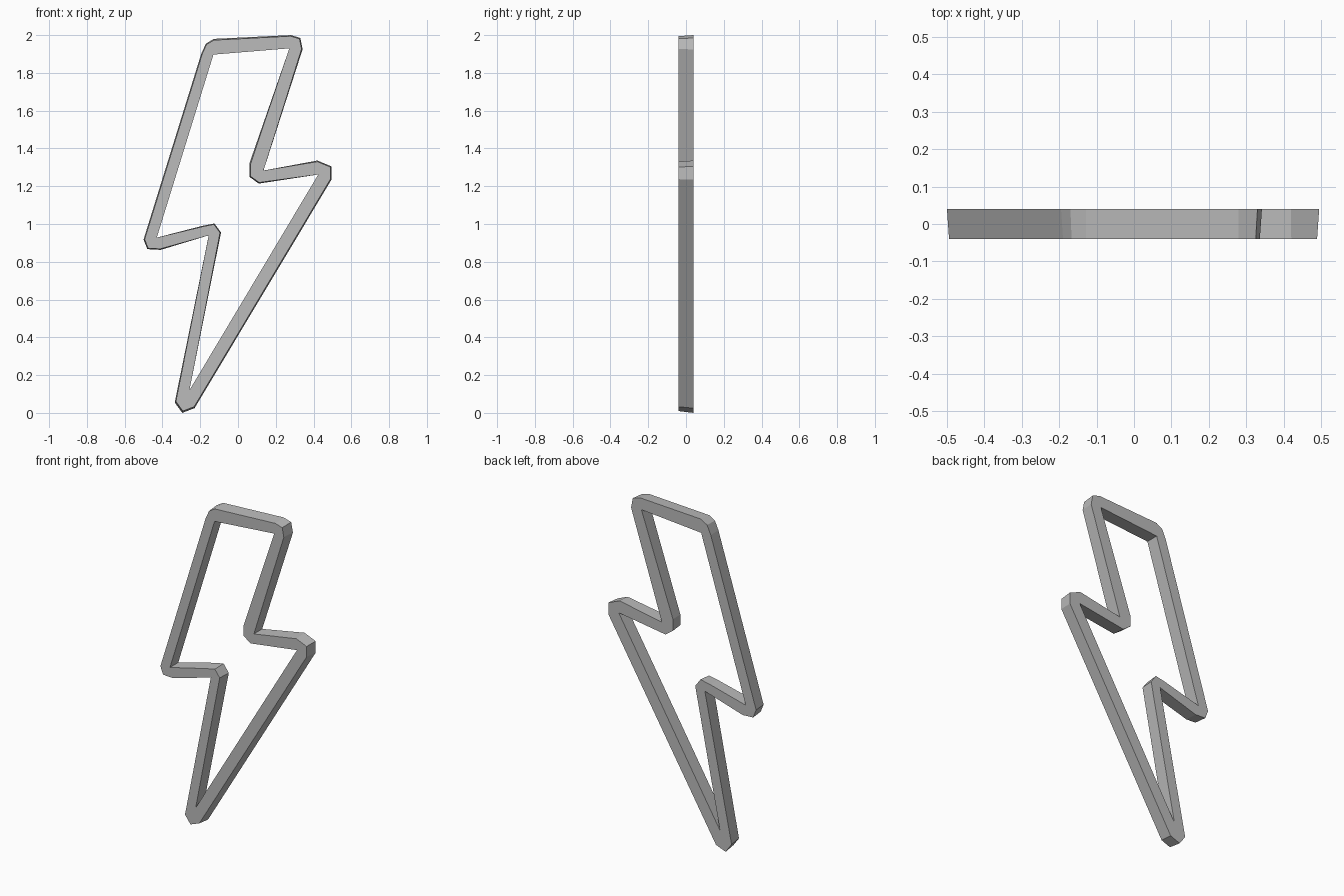
import bpy, bmesh
from mathutils import Vector

cube = bpy.data.objects.get("Cube")
if cube:
    bpy.data.objects.remove(cube)

HALF_DEPTH = 0.04
TAPER = 0.08  # the front is slightly slimmer than the back

# Each bend in (x, z): sharp point, then three points round its chamfered side
BENDS = [
    [(-.13, 1.897), (-.195, 1.90), (-.17, 1.955), (-.128, 1.98)],   # top left
    [(.272, 1.93), (.28, 2.0), (.33, 1.985), (.342, 1.925)],        # top right
    [(.135, 1.283), (.06, 1.32), (.06, 1.25), (.11, 1.214)],        # right notch
    [(.425, 1.262), (.42, 1.336), (.495, 1.305), (.495, 1.235)],    # right tip
    [(-.257, .12), (-.23, .025), (-.295, 0), (-.335, .055)],        # bottom tip
    [(-.155, .94), (-.09, .955), (-.125, 1.003), (-.19, .99)],      # left notch
    [(-.43, .928), (-.41, .863), (-.48, .867), (-.5, .918)],        # left tip
]
NOTCHES = (2, 5)  # these bends turn the other way

bm = bmesh.new()


def layer(y, taper):
    rows = []
    for bend in BENDS:
        points = [Vector((x, y, z)) for x, z in bend]
        rows.append([bm.verts.new(p.lerp(points[0], taper)) for p in points])
    return rows


front = layer(-HALF_DEPTH, TAPER)
back = layer(HALF_DEPTH, 0)


def wall(i, a, j, b):
    bm.faces.new((front[i][a], front[j][b], back[j][b], back[i][a]))


for i in range(len(BENDS)):
    j = (i + 1) % len(BENDS)
    same = (i in NOTCHES) == (j in NOTCHES)
    chamfer_to, sharp_to = (1, 0) if same else (0, 1)
    # front and back faces of the bend and of the bar after it
    for rows in (front, back):
        bm.faces.new(rows[i])
        bm.faces.new((rows[i][0], rows[i][3], rows[j][chamfer_to], rows[j][sharp_to]))
    # side walls
    wall(i, 1, i, 2)
    wall(i, 2, i, 3)
    wall(i, 3, j, chamfer_to)
    wall(i, 0, j, sharp_to)

bmesh.ops.recalc_face_normals(bm, faces=bm.faces)
mesh = bpy.data.meshes.new("bolt_frame")
bm.to_mesh(mesh)
bm.free()

# plain grey
grey = bpy.data.materials.new("grey")
grey.use_nodes = True
colour = (0.5, 0.5, 0.5, 1)
grey.diffuse_color = colour
grey.node_tree.nodes["Principled BSDF"].inputs["Base Color"].default_value = colour
mesh.materials.append(grey)

frame = bpy.data.objects.new("bolt_frame", mesh)
bpy.context.scene.collection.objects.link(frame)
